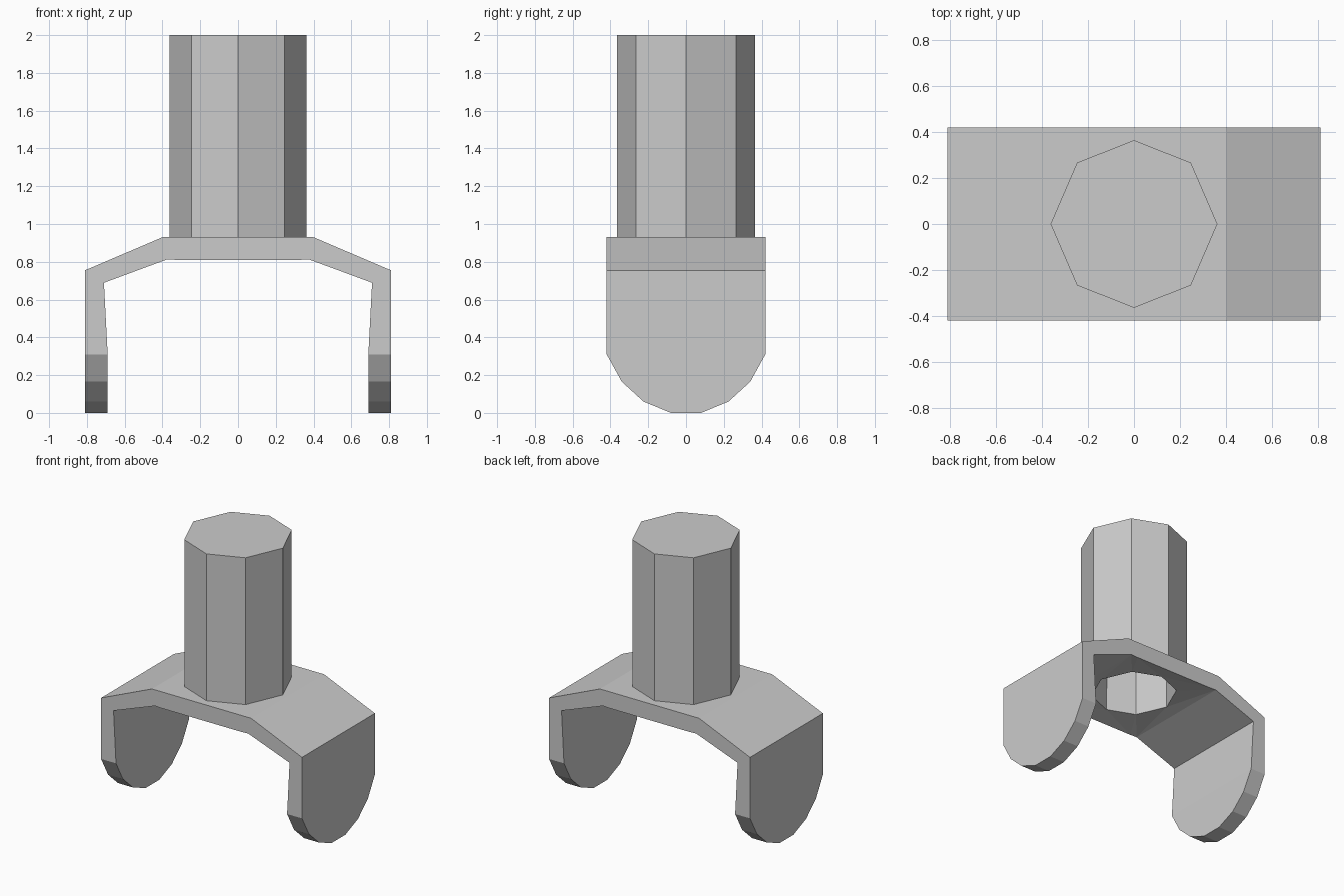
import bpy, bmesh, math

if "Cube" in bpy.data.objects:
    bpy.data.objects.remove(bpy.data.objects["Cube"])

W, D = 0.81, 0.42            # half width and half depth of the fork
Z_TOP, Z_SHOULDER, Z_PLATE = 2.0, 0.755, 0.93
bm = bmesh.new()


def face(points):
    return bm.faces.new([bm.verts.new(p) for p in points])


# Octagonal post, closed on top and open underneath
ring = [(0.362, 0), (0.247, 0.266), (0, 0.364), (-0.247, 0.266),
        (-0.362, 0), (-0.247, -0.266), (0, -0.364), (0.247, -0.266)]
for a, b in zip(ring, ring[1:] + ring[:1]):
    face([(*a, Z_PLATE), (*b, Z_PLATE), (*b, Z_TOP), (*a, Z_TOP)])
face([(*p, Z_TOP) for p in ring])

# Flat plate around the post opening
side, diag, front = ring[0], ring[1], ring[2]
corner, near = (0.40, D), (0.32, D)
for sx in (1, -1):
    for sy in (1, -1):
        for tri in ((side, corner, diag), (diag, corner, near), (diag, near, front)):
            face([(x * sx, y * sy, Z_PLATE) for x, y in tri])
    face([(x * sx, y, Z_PLATE) for x, y in (side, (0.40, -D), corner)])
    face([(x, y * sx, Z_PLATE) for x, y in (front, near, (-0.32, D))])

# Sloping shoulders and round-ended legs
tip = [(D, 0.31), (0.34, 0.165), (0.225, 0.06), (0.08, 0)]
tip += [(-y, z) for y, z in reversed(tip)]
for s in (1, -1):
    face([(0.40 * s, -D, Z_PLATE), (0.40 * s, D, Z_PLATE),
          (W * s, D, Z_SHOULDER), (W * s, -D, Z_SHOULDER)])
    face([(W * s, -D, Z_SHOULDER), (W * s, D, Z_SHOULDER),
          (W * s, D, 0.31), (W * s, -D, 0.31)])
    face([(W * s, y, z) for y, z in tip])

# Join the shell and face it outward
bmesh.ops.remove_doubles(bm, verts=bm.verts, dist=0.001)
bmesh.ops.recalc_face_normals(bm, faces=bm.faces)
bm.normal_update()
cap = max(bm.faces, key=lambda f: f.calc_center_median().z)
if cap.normal.z < 0:
    bmesh.ops.reverse_faces(bm, faces=bm.faces)

mesh = bpy.data.meshes.new("forked_bracket")
bm.to_mesh(mesh)
bm.free()
bracket = bpy.data.objects.new("forked_bracket", mesh)
bpy.context.collection.objects.link(bracket)

# Wall thickness, grown inward
wall = bracket.modifiers.new("wall", 'SOLIDIFY')
wall.thickness = 0.12
wall.offset = -1
wall.use_even_offset = False
